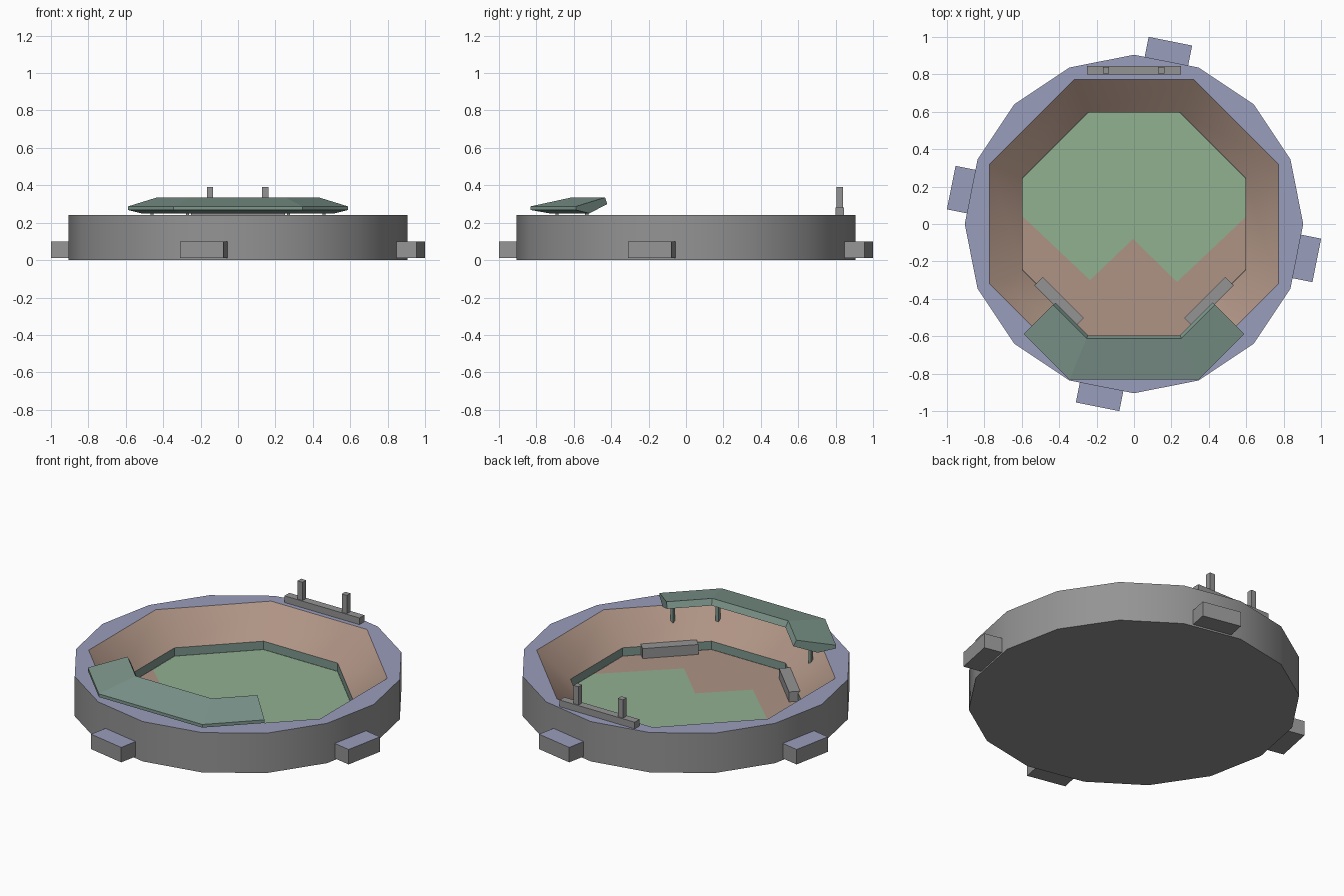
import bpy, bmesh, math
from math import cos, sin, pi, radians
from mathutils import Matrix

if "Cube" in bpy.data.objects:
    bpy.data.objects.remove(bpy.data.objects["Cube"])


def srgb(r, g, b):
    f = lambda c: (c / 255 / 12.92) if c < 10 else ((c / 255 + 0.055) / 1.055) ** 2.4
    return (f(r), f(g), f(b), 1)


def material(name, rgb):
    m = bpy.data.materials.new(name)
    m.diffuse_color = srgb(*rgb)
    m.use_nodes = True
    m.node_tree.nodes["Principled BSDF"].inputs["Base Color"].default_value = m.diffuse_color
    return m


GREY = material("concrete grey", (148, 148, 148))
LAVENDER = material("lavender rim", (154, 157, 188))
BROWN = material("clay brown", (174, 147, 132))
GREEN = material("grass green", (145, 177, 144))
TEAL = material("roof teal", (126, 151, 141))


def finish(name, bm, mats, smooth=None):
    bmesh.ops.recalc_face_normals(bm, faces=bm.faces)
    return to_object(name, bm, mats, smooth)


def to_object(name, bm, mats, smooth=None):
    me = bpy.data.meshes.new(name)
    bm.to_mesh(me)
    bm.free()
    for m in mats:
        me.materials.append(m)
    ob = bpy.data.objects.new(name, me)
    bpy.context.collection.objects.link(ob)
    if smooth:
        bpy.ops.object.select_all(action='DESELECT')
        ob.select_set(True)
        bpy.context.view_layer.objects.active = ob
        bpy.ops.object.shade_smooth_by_angle(angle=radians(smooth))
    return ob


def box(name, center, size, angle=0, mats=(GREY,)):
    """Box turned about z; a second material colours its top."""
    bm = bmesh.new()
    bmesh.ops.create_cube(bm, size=1, matrix=Matrix.Translation(center)
                          @ Matrix.Rotation(angle, 4, 'Z') @ Matrix.Diagonal((*size, 1)))
    for f in bm.faces:
        if len(mats) > 1 and f.normal.z > 0.5:
            f.material_index = 1
    return finish(name, bm, mats)


def ring(bm, n, r, z, turn=0.0):
    return [bm.verts.new((r * cos(turn + 2 * pi * i / n), r * sin(turn + 2 * pi * i / n), z))
            for i in range(n)]


def walls(bm, a, b):
    n = len(a)
    return [bm.faces.new((a[i], a[(i + 1) % n], b[(i + 1) % n], b[i])) for i in range(n)]


RIM, FLOOR, STAND = 0.24, 0.035, 0.085
R_OUT, R_RIM, R_FIELD = 0.905, 0.835, 0.645
T8 = pi / 8

# outer wall with base
bm = bmesh.new()
low, high = ring(bm, 16, R_OUT, 0), ring(bm, 16, R_OUT, RIM)
walls(bm, low, high)
bm.faces.new(low[::-1])
to_object("outer_wall", bm, [GREY], 40)

# flat rim between the sixteen-sided wall and the eight-sided bowl
bm = bmesh.new()
for loop in (ring(bm, 16, R_OUT, RIM), ring(bm, 8, R_RIM, RIM, T8)):
    for i, v in enumerate(loop):
        bm.edges.new((v, loop[(i + 1) % len(loop)]))
bmesh.ops.triangle_fill(bm, use_beauty=True, edges=bm.edges[:], normal=(0, 0, 1))
for f in bm.faces:
    f.normal_update()
    if f.normal.z < 0:
        f.normal_flip()
to_object("top_rim", bm, [LAVENDER])

# sloping stands
bm = bmesh.new()
walls(bm, ring(bm, 8, R_FIELD, STAND, T8)[::-1], ring(bm, 8, R_RIM, RIM, T8)[::-1])
to_object("stands", bm, [BROWN], 50)

# upright wall around the field
bm = bmesh.new()
walls(bm, ring(bm, 8, R_FIELD, FLOOR, T8)[::-1], ring(bm, 8, R_FIELD, STAND, T8)[::-1])
to_object("field_wall", bm, [TEAL])

# field: grass at the back, clay at the front, zigzag between
A = 0.595
bm = bmesh.new()
V = lambda pts: [bm.verts.new((x, y, FLOOR)) for x, y in pts]
zig = V([(-A, 0.04), (-0.235, -0.30), (-0.005, -0.08), (0.23, -0.31), (A, 0.035)])
back = V([(A, 0.247), (0.247, A), (-0.247, A), (-A, 0.247)])
front = V([(-A, -0.247), (-0.247, -A), (0.247, -A), (A, -0.247)])
bm.faces.new(zig + back)
bm.faces.new(front + zig[::-1]).material_index = 1
to_object("field", bm, [GREEN, BROWN])

# canopy: a wedge section swept around the front three sides
section = [(0.832, 0.287), (0.832, 0.268), (0.73, 0.25), (0.595, 0.30), (0.612, 0.335)]
bm = bmesh.new()
rows = []
for deg, vertex in ((-135, 0), (-112.5, 1), (-67.5, 1), (-45, 0)):
    k = 1 / cos(T8) if vertex else 1
    t = radians(deg)
    rows.append([bm.verts.new((a * k * cos(t), a * k * sin(t), z)) for a, z in section])
for a, b in zip(rows, rows[1:]):
    walls(bm, a, b)
bm.faces.new(rows[0])
bm.faces.new(rows[-1])
finish("canopy", bm, [TEAL])

# canopy posts and dugouts, mirrored left and right
for s, side in ((-1, "left"), (1, "right")):
    for x, y, name in ((0.46, -0.53, "outer"), (0.27, -0.69, "inner")):
        box(f"{side}_{name}_post", (s * x, y, 0.225), (0.018, 0.018, 0.12), 0, (TEAL,))
    box(f"{side}_dugout", (s * 0.40, -0.415, 0.065), (0.31, 0.062, 0.06), s * pi / 4)

# scoreboard base and towers on the back rim
box("back_beam", (0, 0.822, 0.26), (0.50, 0.046, 0.04))
for x, side in ((-0.15, "left"), (0.145, "right")):
    box(f"{side}_tower", (x, 0.822, 0.334), (0.034, 0.034, 0.112))

# four entrance blocks spaced around the wall
for i in range(4):
    t = radians(78.75 + 90 * i)
    r = 0.923
    box(f"entrance_block_{i + 1}", (r * cos(t), r * sin(t), 0.055),
        (0.147, 0.237, 0.09), t, (GREY, LAVENDER))
